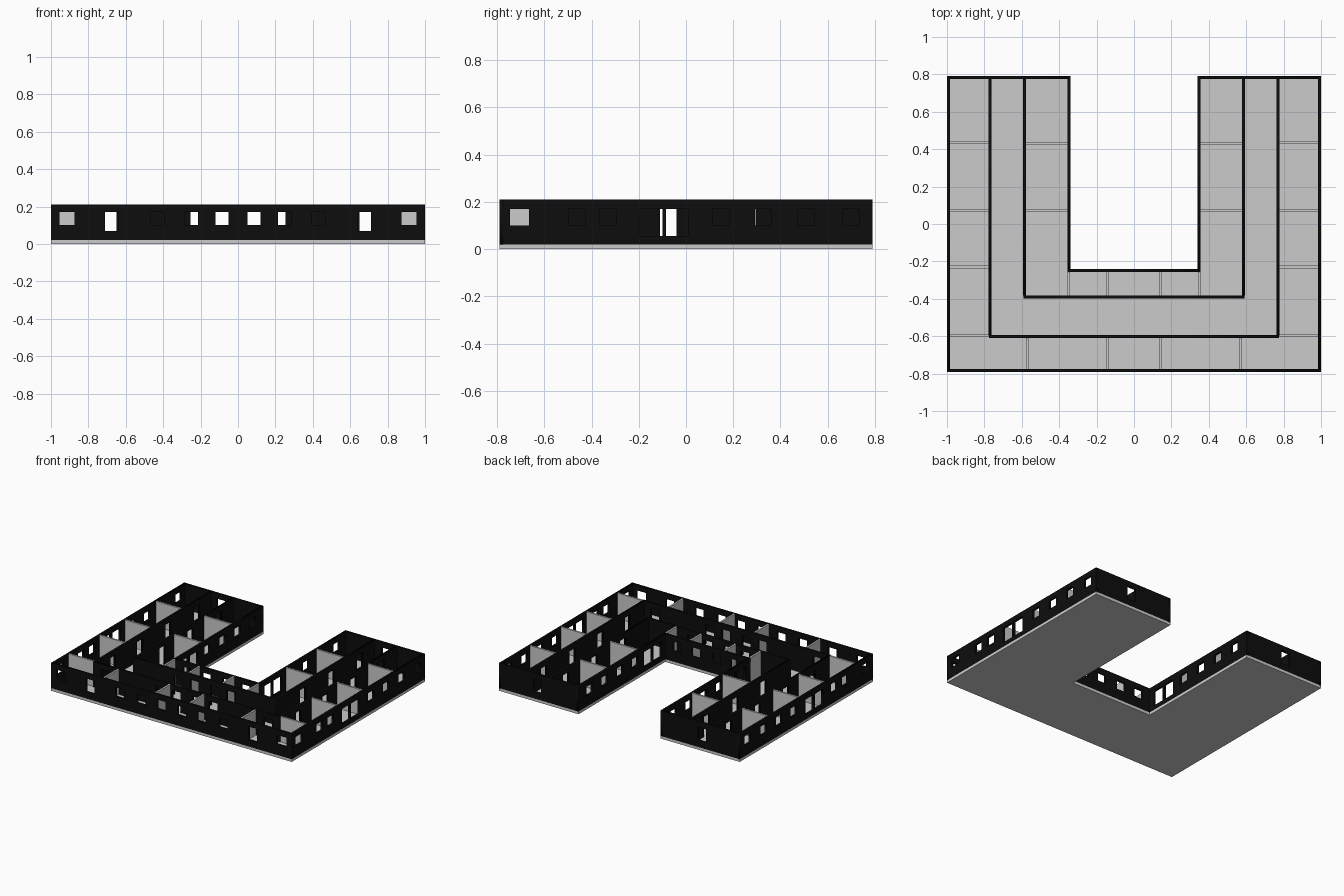
import bpy, bmesh, math
from mathutils import Matrix

if "Cube" in bpy.data.objects:
    bpy.data.objects.remove(bpy.data.objects["Cube"])

FLOOR, TOP, T = 0.02, 0.21, 0.016
black = bpy.data.materials.new("black_wall")
black.diffuse_color = (0.004, 0.004, 0.004, 1)
black.use_nodes = True
black.node_tree.nodes["Principled BSDF"].inputs["Base Color"].default_value = black.diffuse_color


def wall(name, axis, pos, a, b, windows=(), doors=()):
    """Upright wall centred on pos, running from a to b along axis.
    windows: (centre, width, sill, head); doors: (centre, width)."""
    outline = [(a, FLOOR)]
    for c, w in sorted(doors):
        outline += [(c - w/2, FLOOR), (c - w/2, 0.17), (c + w/2, 0.17), (c + w/2, FLOOR)]
    outline += [(b, FLOOR), (b, TOP), (a, TOP)]
    loops = [outline]
    for c, w, z0, z1 in windows:
        loops.append([(c - w/2, z0), (c + w/2, z0), (c + w/2, z1), (c - w/2, z1)])
    cu = bpy.data.curves.new(name, 'CURVE')
    cu.dimensions, cu.fill_mode, cu.extrude = '2D', 'BOTH', T / 2
    for pts in loops:
        sp = cu.splines.new('POLY')
        sp.points.add(len(pts) - 1)
        for p, (u, z) in zip(sp.points, pts):
            p.co = (u, z, 0, 1)
        sp.use_cyclic_u = True
    tmp = bpy.data.objects.new(name + "_outline", cu)
    bpy.context.collection.objects.link(tmp)
    bpy.context.view_layer.update()
    dg = bpy.context.evaluated_depsgraph_get()
    me = bpy.data.meshes.new_from_object(tmp.evaluated_get(dg))
    bpy.data.objects.remove(tmp)
    m = Matrix.Rotation(math.pi/2, 4, 'X')
    if axis == 'Y':
        m = Matrix.Translation((pos, 0, 0)) @ Matrix.Rotation(math.pi/2, 4, 'Z') @ m
    else:
        m = Matrix.Translation((0, pos, 0)) @ m
    me.transform(m)
    me.materials.clear()
    me.materials.append(black)
    ob = bpy.data.objects.new(name, me)
    bpy.context.collection.objects.link(ob)
    return ob


def box(name, x0, x1, y0, y1, z0=FLOOR, z1=TOP):
    bm = bmesh.new()
    bmesh.ops.create_cube(bm, size=1, matrix=Matrix.Translation(
        ((x0 + x1)/2, (y0 + y1)/2, (z0 + z1)/2)) @ Matrix.Diagonal((x1 - x0, y1 - y0, z1 - z0, 1)))
    me = bpy.data.meshes.new(name)
    bm.to_mesh(me)
    bm.free()
    ob = bpy.data.objects.new(name, me)
    bpy.context.collection.objects.link(ob)


def win(cs, w=0.07):
    return [(c, w, 0.10, 0.17) for c in cs]


def both(cs):
    return [s * c for c in cs for s in (-1, 1)]


# U-shaped floor slab
bm = bmesh.new()
pts = [(-1, -.79), (1, -.79), (1, .79), (.34, .79), (.34, -.24), (-.34, -.24), (-.34, .79), (-1, .79)]
f = bm.faces.new([bm.verts.new((x, y, 0)) for x, y in pts])
ext = bmesh.ops.extrude_face_region(bm, geom=[f])
bmesh.ops.translate(bm, vec=(0, 0, FLOOR), verts=[v for v in ext['geom'] if isinstance(v, bmesh.types.BMVert)])
bmesh.ops.recalc_face_normals(bm, faces=bm.faces)
me = bpy.data.meshes.new("floor_slab")
bm.to_mesh(me)
bm.free()
bpy.context.collection.objects.link(bpy.data.objects.new("floor_slab", me))

# Walls of the front block
h = T / 2
hall = [(c, .07, .07, .17) for c in both([.675])]
wall("front_wall", 'X', -.79 + h, -1, 1, win(both([.085, .25, .43])) + win(both([.915]), .08) + hall)
wall("corridor_outer_front", 'X', -.602, -.776, .776,
     doors=[(c, .07) for c in both([.085, .22, .675])])
wall("corridor_inner_front", 'X', -.39, -.592, .592,
     doors=[(c, .07) for c in both([.085, .22])])
wall("courtyard_front", 'X', -.24 - h, -.356, .356, win(both([.085, .24])))

# Walls of the two wings
tall = [(-.148, .095, .055, .17), (-.037, .095, .055, .17)]
for s, side in ((-1, "left"), (1, "right")):
    wall(side + "_outer_wall", 'Y', s * (1 - h), -.79 + T, .79,
         win([-.705], .08) + win([-.46, -.33, .15, .327, .51, .70]) + tall)
    wall(side + "_corridor_outer", 'Y', s * .77, -.594, .79 - T,
         doors=[(-.395, .06), (-.075, .07), (.26, .07), (.60, .07)])
    wall(side + "_corridor_inner", 'Y', s * .585, -.382, .79 - T,
         doors=[(-.075, .07), (.26, .07), (.60, .07)])
    wall(side + "_courtyard_wall", 'Y', s * (.34 + h), -.24, .79,
         win([.12, .30, .48, .66]) + tall)
    x0, x1 = sorted((s * (.34 + T), s * (1 - T)))
    wall(side + "_end_wall", 'X', .79 - h, x0, x1, [(s * .685, .07, .07, .17)])

    # Room partitions, grey
    def cross(name, xa, xb, y):
        x0, x1 = sorted((s * xa, s * xb))
        box(name, x0, x1, y - .007, y + .007)
    for i, y in enumerate((-.597, -.23, .07, .437)):
        cross(f"{side}_outer_partition_{i}", .778, 1 - T, y)
    for i, y in enumerate((.07, .43)):
        cross(f"{side}_inner_partition_{i}", .34 + T, .577, y)
    for i, x in enumerate((.142, .57)):
        box(f"{side}_front_partition_{i}", s*x - .007, s*x + .007, -.79 + T, -.61)
    for i, x in enumerate((.142, .348)):
        box(f"{side}_middle_partition_{i}", s*x - .007, s*x + .007, -.382, -.24 - T)
